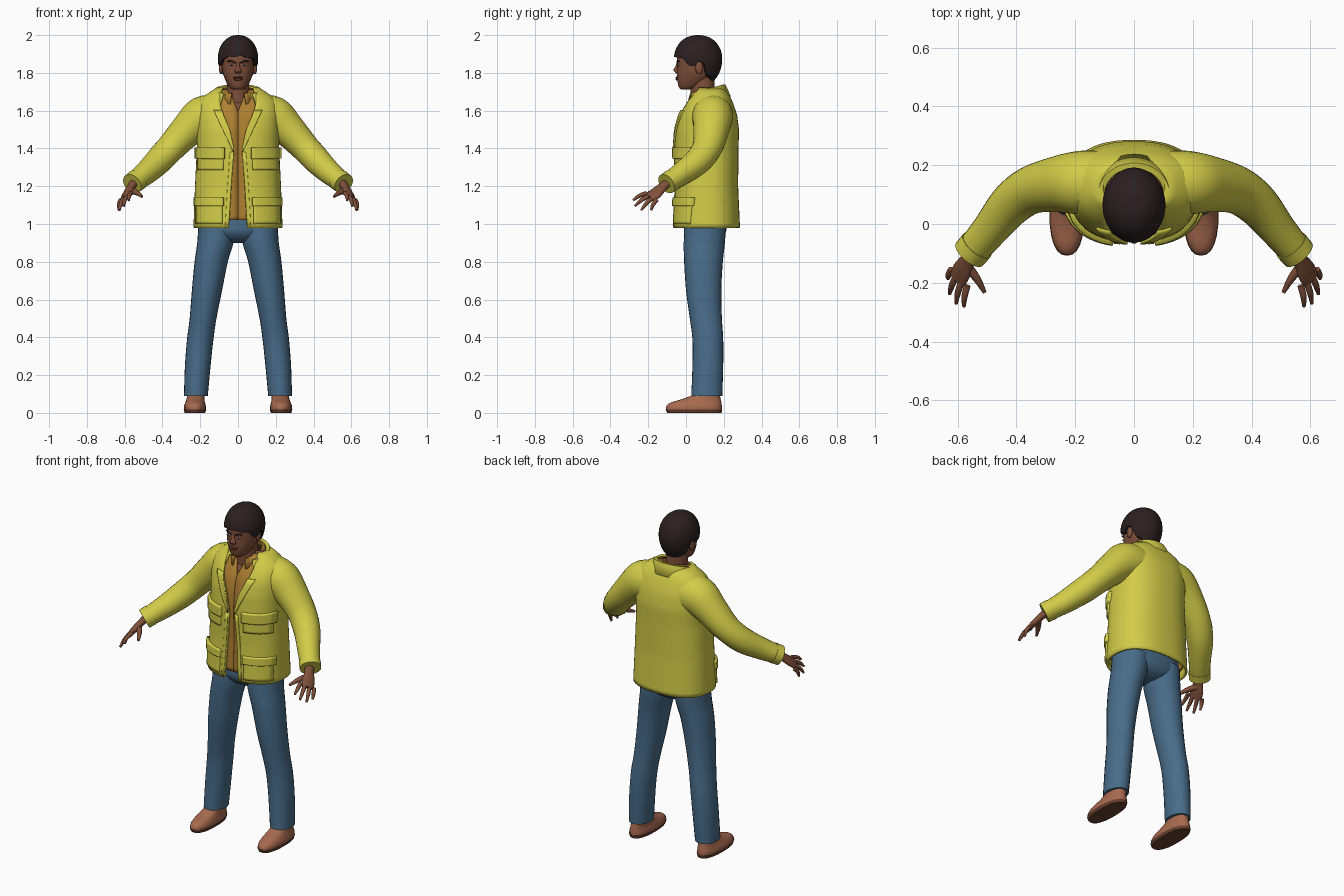
import bpy, bmesh, math
from mathutils import Vector

if "Cube" in bpy.data.objects:
    bpy.data.objects.remove(bpy.data.objects["Cube"])

def material(name, col):
    m = bpy.data.materials.new(name)
    m.diffuse_color = (*col, 1)
    m.use_nodes = True
    m.node_tree.nodes["Principled BSDF"].inputs["Base Color"].default_value = m.diffuse_color
    return m

YELLOW = material("jacket yellow", (0.645, 0.604, 0.065))
OCHRE = material("shirt ochre", (0.42, 0.21, 0.03))
DENIM = material("denim blue", (0.065, 0.15, 0.25))
SKIN = material("brown skin", (0.216, 0.08, 0.042))
LEATHER = material("tan leather", (0.39, 0.145, 0.078))
SOLE = material("sole brown", (0.14, 0.05, 0.03))
HAIR = material("dark hair", (0.024, 0.014, 0.015))
WHITE = material("eye white", (0.5, 0.42, 0.36))
LIP = material("lip brown", (0.15, 0.045, 0.03))

def table(rows, t):
    """Linear lookup in rows sorted by their first number."""
    if t <= rows[0][0]:
        return rows[0][1:]
    for a, b in zip(rows, rows[1:]):
        if t <= b[0]:
            f = (t - a[0]) / (b[0] - a[0])
            return [p + (q - p) * f for p, q in zip(a[1:], b[1:])]
    return rows[-1][1:]

def smooth_rows(rows, n=4):
    """Catmull-Rom refinement of a list of equal-length tuples."""
    out, R = [], [rows[0]] + list(rows) + [rows[-1]]
    for p0, p1, p2, p3 in zip(R, R[1:], R[2:], R[3:]):
        for k in range(n):
            t = k / n
            out.append([b + 0.5 * t * (c - a + t * (2*a - 5*b + 4*c - d + t * (3*(b - c) + d - a)))
                        for a, b, c, d in zip(p0, p1, p2, p3)])
    return out + [list(rows[-1])]

def loft(name, rings, mat, closed=True, caps=True, mirror=False, thick=0, angle=45):
    """Bridge rows of points into a surface."""
    bm = bmesh.new()
    V = [[bm.verts.new(p) for p in r] for r in rings]
    n = len(V[0])
    for a, b in zip(V, V[1:]):
        for i in range(n if closed else n - 1):
            j = (i + 1) % n
            bm.faces.new((a[i], a[j], b[j], b[i]))
    if caps and closed:
        bm.faces.new(V[0])
        bm.faces.new(V[-1])
    bmesh.ops.recalc_face_normals(bm, faces=bm.faces)
    me = bpy.data.meshes.new(name)
    bm.to_mesh(me)
    bm.free()
    me.materials.append(mat)
    for p in me.polygons:
        p.use_smooth = True
    me.set_sharp_from_angle(angle=math.radians(angle))
    ob = bpy.data.objects.new(name, me)
    bpy.context.collection.objects.link(ob)
    if thick:
        m = ob.modifiers.new("thickness", 'SOLIDIFY')
        m.thickness, m.offset = thick, 0
    if mirror:
        ob.modifiers.new("mirror", 'MIRROR').use_mirror_merge = False
    return ob

def spow(v, e):
    return math.copysign(abs(v) ** e, v)

def stack(name, rows, mat, n=24, e=2.0, **kw):
    """Horizontal oval rings: (z, centre x, half width, front y, back y)."""
    rings = []
    for z, x, rx, yf, yb in smooth_rows(rows):
        rings.append([(x + rx * spow(math.sin(a), 2/e),
                       (yf + yb)/2 - (yb - yf)/2 * spow(math.cos(a), 2/e), z)
                      for a in (2*math.pi*i/n for i in range(n))])
    return loft(name, rings, mat, **kw)

def limb(name, rows, mat, side=(0, 0, 1), n=16, **kw):
    """Tube along a path: (x, y, z, radius along side, other radius)."""
    R = smooth_rows(rows)
    P = [Vector(r[:3]) for r in R]
    rings = []
    for i, r in enumerate(R):
        t = (P[min(i + 1, len(P) - 1)] - P[max(i - 1, 0)]).normalized()
        s = Vector(side)
        s = (s - t * s.dot(t)).normalized()
        u = t.cross(s)
        rings.append([P[i] + s*r[3]*math.cos(a) + u*r[4]*math.sin(a)
                      for a in (2*math.pi*k/n for k in range(n))])
    return loft(name, rings, mat, mirror=True, **kw)

def blob(name, c, r, mat, mirror=False, n=12):
    """Ellipsoid."""
    rings = []
    for k in range(1, n):
        p = math.pi * k / n
        rings.append([(c[0] + r[0]*math.sin(p)*math.cos(a), c[1] + r[1]*math.sin(p)*math.sin(a),
                       c[2] + r[2]*math.cos(p)) for a in (2*math.pi*i/16 for i in range(16))])
    return loft(name, rings, mat, mirror=mirror)

# Torso profile: z, half width, front y, back y, half opening
TORSO = [(0.98, .23, -.062, .28, .05), (1.2, .222, -.052, .27, .037), (1.4, .212, -.056, .272, .022),
         (1.5, .215, -.05, .275, .045), (1.58, .215, -.032, .264, .08), (1.64, .205, .0, .243, .095),
         (1.68, .172, .03, .225, .095), (1.70, .135, .045, .21, .09), (1.72, .105, .055, .19, .08)]
E = 2.4

def shell(name, z0, z1, inset, mat, opening=None, thick=0, rows=30, n=56):
    """Wrap round the torso, left open at the front."""
    rings = []
    for k in range(rows + 1):
        z = z0 + (z1 - z0) * k / rows
        rx, yf, yb, w = table(TORSO, z)
        rx, yf, yb = rx - inset, yf + inset, yb - inset
        w = opening(z) if opening else w
        a0 = math.asin(min(.95, (w / rx)) ** (E/2))
        ring = []
        for i in range(n + 1):
            a = a0 + (2*math.pi - 2*a0) * i / n
            ring.append((rx * spow(math.sin(a), 2/E),
                         (yf + yb)/2 - (yb - yf)/2 * spow(math.cos(a), 2/E), z))
        rings.append(ring)
    return loft(name, rings, mat, closed=False, thick=thick)

def patch(name, z0, z1, xin, xout, thick, off=0.0):
    """Raised panel following the jacket front, on both sides."""
    rings = []
    for k in range(9):
        z = z0 + (z1 - z0) * k / 8
        rx, yf, yb, w = table(TORSO, z)
        row = []
        for i in range(9):
            x = xin(z) + (xout(z) - xin(z)) * i / 8
            y = (yf + yb)/2 - (yb - yf)/2 * (1 - min(.99, x / rx) ** E) ** (1/E)
            row.append((x, y - off, z))
        rings.append(row)
    return loft(name, rings, YELLOW, closed=False, thick=thick, mirror=True)

# Jacket, shirt and chest
shell("jacket_body", 0.98, 1.72, 0, YELLOW, thick=0.012)
shell("shirt", 1.02, 1.71, 0.016, OCHRE, opening=lambda z: 0.001 + max(0, (z - 1.6) * .42), thick=0.006)
shell("chest", 1.45, 1.72, 0.026, SKIN, opening=lambda z: 0.0)
patch("upper_pocket", 1.285, 1.39, lambda z: .075, lambda z: .205, 0.03)
patch("upper_pocket_flap", 1.345, 1.405, lambda z: .068, lambda z: .209, 0.045)
patch("lower_pocket", 1.0, 1.13, lambda z: .08, lambda z: .212, 0.03)
patch("lower_pocket_flap", 1.095, 1.14, lambda z: .073, lambda z: .216, 0.045)
patch("lapel", 1.38, 1.6, lambda z: table(TORSO, z)[3] - .002,
      lambda z: .024 + (z - 1.38) * .47, 0.012, 0.009)
patch("front_edge", 0.98, 1.38, lambda z: table(TORSO, z)[3] - .002,
      lambda z: table(TORSO, z)[3] + .018, 0.018)

def collar(name, mat, a0, rows, thick):
    """Folded collar; rows give radii x, y and height at front and back."""
    rings = []
    for rx, ry, zf, zb in rows:
        ring = []
        for i in range(33):
            a = a0 + (2*math.pi - 2*a0) * i / 32
            f = (1 - math.cos(a)) / 2
            ring.append((rx*math.sin(a), .105 - ry*math.cos(a), zf + (zb - zf) * f ** .8))
        rings.append(ring)
    loft(name, rings, mat, closed=False, thick=thick, angle=70)

collar("jacket_collar", YELLOW, 0.72, [(.1, .085, 1.62, 1.69), (.103, .088, 1.67, 1.733),
       (.118, .1, 1.675, 1.735), (.145, .128, 1.61, 1.675)], 0.01)
collar("shirt_collar", OCHRE, 0.42, [(.068, .075, 1.64, 1.71), (.071, .077, 1.685, 1.73),
       (.084, .09, 1.685, 1.725), (.1, .105, 1.63, 1.68)], 0.006)

# Sleeves and cuffs
limb("sleeve", [(.12, .14, 1.575, .11, .11), (.19, .14, 1.562, .112, .108), (.26, .135, 1.505, .093, .096),
                (.35, .115, 1.41, .077, .082), (.42, .065, 1.335, .072, .074),
                (.49, -.02, 1.268, .062, .062), (.558, -.1, 1.215, .051, .055)], YELLOW, n=24)
limb("cuff", [(.534, -.073, 1.233, .058, .061), (.56, -.103, 1.213, .056, .06)], YELLOW, n=24)

# Hands
K = (.045, .045, -.03)
limb("palm", [(.545, -.09, 1.225, .026, .024), (.567, -.125, 1.195, .028, .02),
              (.586, -.16, 1.163, .038, .018), (.6, -.19, 1.138, .036, .013)], SKIN, side=K)
TIPS = [(.578, -.28, 1.125), (.605, -.27, 1.095), (.627, -.237, 1.073), (.632, -.185, 1.073)]
for i, tip in enumerate(TIPS):
    f = i / 3 - .5
    b = Vector((.594 + K[0]*f*1.2, -.182 + K[1]*f*1.2, 1.145 + K[2]*f*1.2))
    m = b.lerp(Vector(tip), .5) + Vector((.004, -.003, .005))
    limb("finger", [(*b, .012, .012), (*m, .011, .011), (*tip, .006, .006)], SKIN, n=10)
limb("thumb", [(.57, -.14, 1.18, .018, .018), (.535, -.185, 1.165, .014, .014),
               (.508, -.232, 1.145, .007, .007)], SKIN, n=10)

# Jeans
stack("jeans_seat", [(1.12, 0, .2, -.005, .215), (1.02, 0, .208, -.01, .215), (.96, 0, .202, -.008, .212),
                     (.92, 0, .13, .02, .19), (.9, 0, .05, .06, .15)], DENIM, n=32, e=2.3)
stack("jeans_leg", [(1.0, .11, .1, -.008, .212), (.9, .12, .096, -.012, .206), (.8, .142, .088, -.01, .195),
                    (.65, .164, .08, .0, .187), (.5, .185, .071, .02, .19), (.39, .2, .07, .034, .197),
                    (.25, .213, .068, .034, .197), (.09, .223, .063, .028, .192)], DENIM, mirror=True)

# Shoes
stack("shoe_sole", [(0, .228, .054, -.1, .188), (.018, .228, .06, -.108, .192)], SOLE, e=2.4, mirror=True)
stack("shoe_upper", [(.015, .228, .058, -.106, .19), (.035, .228, .058, -.104, .19), (.055, .227, .052, -.08, .187),
                     (.075, .225, .047, -.015, .183), (.1, .223, .046, .04, .178),
                     (.14, .222, .044, .05, .17)], LEATHER, e=2.3, mirror=True)

# Head and neck
stack("neck", [(1.58, 0, .07, .03, .17), (1.67, 0, .06, .025, .155), (1.78, 0, .06, .02, .15)], SKIN)
stack("head", [(1.712, 0, .028, -.025, .03), (1.725, 0, .045, -.038, .07), (1.76, 0, .066, -.046, .12),
               (1.8, 0, .08, -.048, .155), (1.85, 0, .086, -.047, .17), (1.9, 0, .088, -.045, .175),
               (1.95, 0, .075, -.02, .155), (1.98, 0, .04, .02, .11)], SKIN, n=32, e=2.2)
stack("nose", [(1.797, 0, .014, -.052, -.03), (1.806, 0, .02, -.062, -.03), (1.816, 0, .016, -.067, -.03),
               (1.835, 0, .01, -.056, -.03), (1.855, 0, .01, -.049, -.03)], SKIN, n=16)
blob("ear", (.09, .07, 1.826), (.011, .02, .034), SKIN, mirror=True)
blob("upper_lip", (0, -.045, 1.776), (.027, .01, .006), LIP)
blob("lower_lip", (0, -.044, 1.766), (.023, .011, .007), LIP)
blob("eye", (.034, -.0415, 1.842), (.014, .006, .0055), WHITE, mirror=True)
blob("iris", (.034, -.045, 1.842), (.005, .004, .005), HAIR, mirror=True)
limb("eyebrow", [(.013, -.046, 1.853, .004, .004), (.034, -.044, 1.862, .005, .005),
                 (.056, -.036, 1.862, .003, .003)], HAIR, n=8)

# Hair cap: rim height follows the angle from the front
RIM = [(0, 1.89), (.6, 1.885), (.95, 1.87), (1.1, 1.845), (1.4, 1.835), (1.55, 1.86),
       (1.85, 1.85), (2.0, 1.79), (2.4, 1.765), (3.15, 1.755)]
CZ, rings = 1.875, []
for k in range(15):
    ring = []
    for i in range(48):
        a = 2 * math.pi * i / 48
        zr = table(RIM, min(a, 2*math.pi - a))[0] + .004 * math.sin(9 * a)
        t = min(k, 13) / 13
        top = CZ + .125 * math.cos(.08)
        span = math.acos(max(-1, min(1, (zr - CZ) / .15)))
        p = .08 + (span - .08) * t
        z = CZ + math.cos(p) * .125 if math.cos(p) > 0 else CZ + math.cos(p) * .15
        r = math.sin(p) ** .9 * (.72 if k == 14 else 1)
        ring.append((.107 * r * math.sin(a), .064 - .128 * r * math.cos(a), z))
    rings.append(ring)
loft("hair", rings, HAIR)
